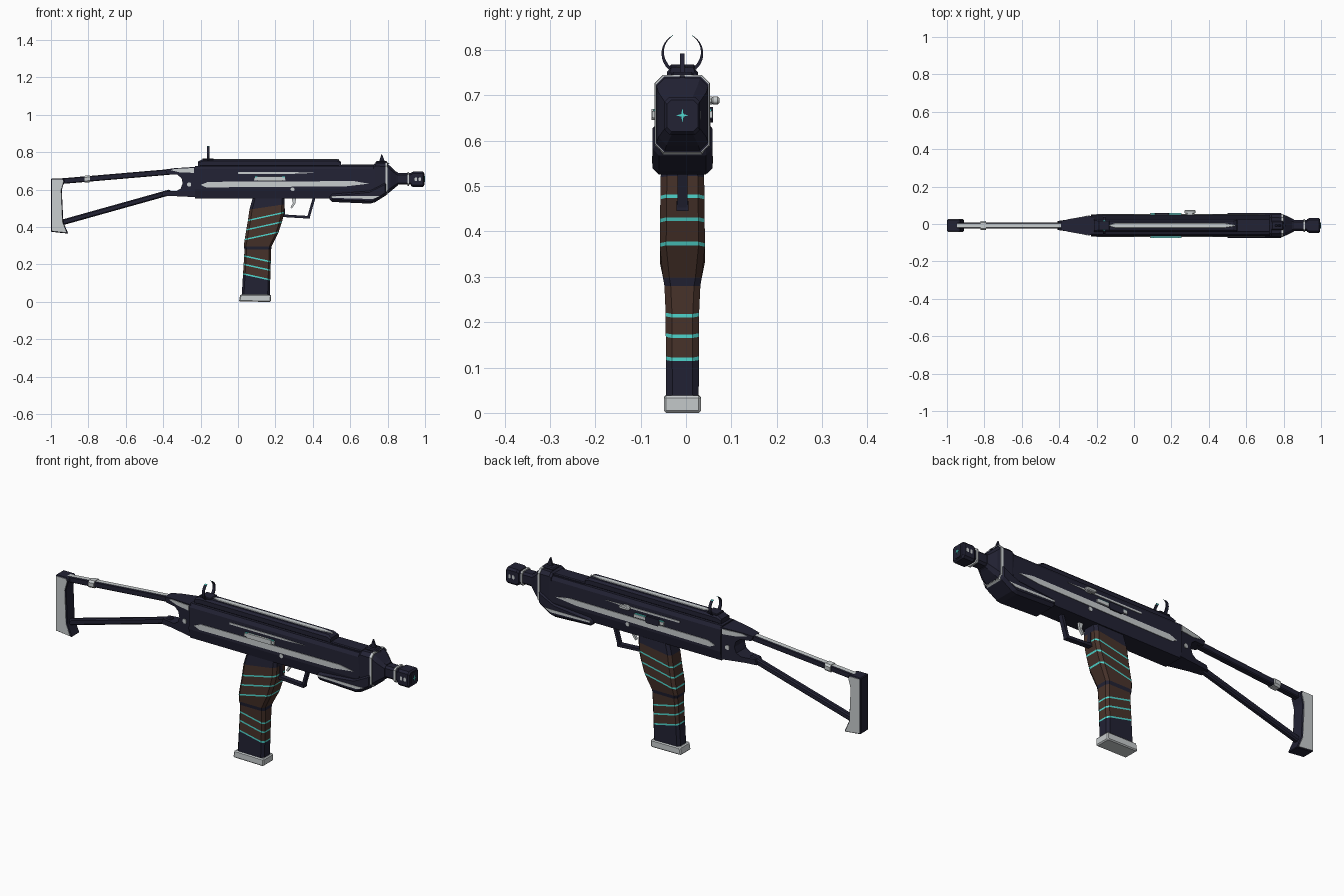
import bpy, bmesh, math
from mathutils import Vector

if "Cube" in bpy.data.objects:
    bpy.data.objects.remove(bpy.data.objects["Cube"], do_unlink=True)

CY = -0.008  # centre plane of the body


def material(name, rgb):
    m = bpy.data.materials.new(name)
    m.use_nodes = True
    m.diffuse_color = (*rgb, 1)
    m.node_tree.nodes["Principled BSDF"].inputs["Base Color"].default_value = (*rgb, 1)
    return m


NAVY = material("dark navy", (0.016, 0.016, 0.034))
SILVER = material("silver", (0.58, 0.61, 0.62))
BROWN = material("brown wrap", (0.065, 0.033, 0.024))
CYAN = material("cyan glow", (0.08, 0.68, 0.62))


def finish(name, bm, mats):
    bmesh.ops.recalc_face_normals(bm, faces=bm.faces)
    me = bpy.data.meshes.new(name)
    bm.to_mesh(me)
    bm.free()
    for m in mats:
        me.materials.append(m)
    ob = bpy.data.objects.new(name, me)
    ob.location.y = CY
    bpy.context.collection.objects.link(ob)
    return ob


def prism(name, outline, t0, t1, mat, axis="y", bevel=0.0, taper=None, top=None):
    """Extrude a flat outline along y (x,z points) or x (y,z points)."""
    bm = bmesh.new()
    place = (lambda a, b, t: (a, t, b)) if axis == "y" else (lambda a, b, t: (t, a, b))
    ends = [[bm.verts.new(place(a, b, t)) for a, b in outline] for t in (t0, t1)]
    for e in ends:
        bm.faces.new(e)
    n = len(outline)
    for i in range(n):
        j = (i + 1) % n
        bm.faces.new((ends[0][i], ends[0][j], ends[1][j], ends[1][i]))
    bmesh.ops.recalc_face_normals(bm, faces=bm.faces)
    if taper:
        for v in bm.verts:
            v.co.y *= taper(v.co.x)
    if bevel:
        bmesh.ops.bevel(bm, geom=bm.edges[:], offset=bevel, segments=1, affect="EDGES")
    mats = [mat]
    if top:
        mats.append(top)
        bm.normal_update()
        for f in bm.faces:
            f.material_index = int(f.normal.z > 0.9)
    return finish(name, bm, mats)


def side_plates(name, outline, y, mat, thick=0.008, taper=None):
    for side, s in (("right", -1), ("left", 1)):
        prism(f"{name}_{side}", outline, s * (y - thick), s * y, mat, taper=taper)


def bar(name, p, q, thick, half, mat, **kw):
    p, q = Vector(p), Vector(q)
    d = (q - p).normalized() * thick / 2
    n = Vector((-d.y, d.x))
    return prism(name, [p + n, q + n, q - n, p - n], -half, half, mat, **kw)


def rect(a0, a1, b0, b1):
    return [(a0, b0), (a1, b0), (a1, b1), (a0, b1)]


def octagon(a0, a1, b0, b1, c):
    return [(a0 + c, b0), (a1 - c, b0), (a1, b0 + c), (a1, b1 - c),
            (a1 - c, b1), (a0 + c, b1), (a0, b1 - c), (a0, b0 + c)]


def loft(name, rings, seg_mats):
    """Skin equal rings of points, one material per segment."""
    bm = bmesh.new()
    mats = list(dict.fromkeys(seg_mats))
    loops = [[bm.verts.new(p) for p in r] for r in rings]
    for a, b, m in zip(loops, loops[1:], seg_mats):
        for i in range(len(a)):
            j = (i + 1) % len(a)
            bm.faces.new((a[i], a[j], b[j], b[i])).material_index = mats.index(m)
    for cap, m in ((loops[0], seg_mats[0]), (loops[-1], seg_mats[-1])):
        bm.faces.new(cap).material_index = mats.index(m)
    return finish(name, bm, mats)


def loft_x(name, sections, mat):
    rings = [[(x, y, z) for y, z in octagon(-h, h, z0, z1, c)] for x, z0, z1, h, c in sections]
    return loft(name, rings, [mat] * (len(rings) - 1))


# Receiver with chamfered cross-section
half = [(0.045, 0.727), (0.056, 0.71), (0.06, 0.6), (0.05, 0.553)]
prism("receiver", half + [(-y, z) for y, z in reversed(half)], -0.23, 0.73, NAVY, axis="x")
loft_x("top_cover", [(-0.215, 0.72, 0.75, 0.034, 0.006), (-0.19, 0.72, 0.762, 0.034, 0.01),
                     (0.53, 0.72, 0.762, 0.034, 0.01), (0.55, 0.72, 0.75, 0.034, 0.006)], NAVY)
prism("front_top_plate", rect(0.55, 0.74, 0.72, 0.735), -0.036, 0.036, NAVY, bevel=0.004)
loft_x("cover_inlay", [(-0.13, 0.757, 0.764, 0.003, 0.001), (-0.1, 0.757, 0.764, 0.013, 0.002),
                       (0.48, 0.757, 0.764, 0.013, 0.002), (0.54, 0.757, 0.764, 0.003, 0.001)], SILVER)

# Side inlays
side_plates("long_stripe", [(-0.2, 0.626), (-0.17, 0.612), (0.58, 0.618), (0.7, 0.632),
                            (0.62, 0.646), (-0.16, 0.642)], 0.0615, SILVER)
side_plates("upper_stripe", [(0, 0.685), (0.3, 0.685), (0.42, 0.69), (0.3, 0.694), (0, 0.694)],
            0.0595, SILVER)
side_plates("bolt_plate", rect(0.085, 0.255, 0.65, 0.666), 0.066, SILVER)
side_plates("bolt_plate_glow", rect(0.09, 0.25, 0.666, 0.67), 0.064, CYAN)
side_plates("body_pin", octagon(0.282, 0.302, 0.592, 0.612, 0.006), 0.062, SILVER)
prism("selector", octagon(0.11, 0.19, 0.64, 0.675, 0.008), 0.055, 0.068, NAVY)
prism("selector_right", octagon(0.1, 0.24, 0.646, 0.67, 0.005), -0.068, -0.055, SILVER)

# Charging handle on the left side
prism("handle_stem", octagon(0.28, 0.32, 0.68, 0.698, 0.006), 0.05, 0.066, SILVER)
prism("handle_knob", octagon(0.27, 0.33, 0.68, 0.698, 0.007), 0.064, 0.082, SILVER, bevel=0.004)

# Handguard and nose
prism("handguard", [(0.49, 0.578), (0.49, 0.535), (0.72, 0.525), (0.8, 0.575), (0.8, 0.65), (0.7, 0.6)],
      -0.066, 0.066, NAVY, bevel=0.014)
side_plates("handguard_stripe", [(0.5, 0.556), (0.72, 0.55), (0.76, 0.566), (0.72, 0.565), (0.5, 0.565)],
            0.0675, SILVER)
loft_x("front_block", [(0.725, 0.56, 0.735, 0.057, 0.016), (0.735, 0.56, 0.742, 0.06, 0.016),
                       (0.8, 0.575, 0.742, 0.058, 0.018)], NAVY)
loft_x("nose_ring", [(0.788, 0.569, 0.745, 0.061, 0.018), (0.8, 0.575, 0.745, 0.06, 0.018)], SILVER)
loft_x("nose", [(0.798, 0.577, 0.74, 0.057, 0.018), (0.815, 0.59, 0.725, 0.053, 0.018),
                (0.845, 0.615, 0.697, 0.037, 0.014), (0.855, 0.622, 0.692, 0.033, 0.014)], NAVY)

# Barrel and muzzle
loft_x("barrel", [(0.84, 0.627, 0.688, 0.029, 0.01), (0.93, 0.627, 0.688, 0.029, 0.01)], NAVY)
loft_x("barrel_ring", [(0.905, 0.62, 0.694, 0.034, 0.01), (0.915, 0.62, 0.694, 0.034, 0.01)], SILVER)
loft_x("muzzle", [(0.925, 0.62, 0.69, 0.034, 0.01), (0.935, 0.614, 0.696, 0.039, 0.01),
                  (0.988, 0.614, 0.696, 0.039, 0.01), (0.995, 0.62, 0.69, 0.034, 0.01)], NAVY)
prism("muzzle_face", octagon(-0.02, 0.02, 0.625, 0.686, 0.004), 0.99, 0.998, NAVY, axis="x")
for x in (0.945, 0.966):
    side_plates("muzzle_port", octagon(x, x + 0.012, 0.646, 0.666, 0.003), 0.0395, SILVER, 0.004)
star = []
for i in range(8):
    r = 0.004 if i % 2 else 0.016
    a = i * math.pi / 4
    star.append((r * math.cos(a) * 0.85, 0.656 + r * math.sin(a)))
prism("muzzle_star", star, 0.996, 1.0, CYAN, axis="x")

# Sights
prism("front_sight", [(0.74, 0.738), (0.81, 0.738), (0.785, 0.752), (0.768, 0.793), (0.755, 0.752)],
      -0.005, 0.005, NAVY)
prism("front_sight_base", rect(0.735, 0.8, 0.738, 0.752), -0.025, 0.025, NAVY, bevel=0.005)
prism("rear_sight_base", rect(-0.19, -0.13, 0.758, 0.768), -0.028, 0.028, NAVY, bevel=0.003)


def horn(name, s, a0, a1, mat):
    arc = [math.radians(a0 + (a1 - a0) * i / 10) for i in range(11)]
    point = lambda a, r: (s * r * math.cos(a), 0.792 + r * math.sin(a))
    thin = lambda a: 0.046 - 0.006 * (math.radians(64) - a) / math.radians(90) * (a > -0.5) - 0.006 * (a <= -0.5)
    prism(name, [point(a, 0.046) for a in arc] + [point(a, thin(a) - 0.001) for a in reversed(arc)],
          -0.166, -0.152, mat, axis="x")


for side, s in (("left", 1), ("right", -1)):
    horn(f"rear_sight_horn_{side}", s, -60, 55, NAVY)
    horn(f"rear_sight_tip_{side}", s, 55, 63, CYAN)

# Stock bracket, tapering in width toward the rear
narrow = lambda x: 0.45 + 0.55 * max(0, min(1, (x + 0.4) / 0.17))
prism("stock_bracket", [(-0.225, 0.722), (-0.34, 0.715), (-0.39, 0.708), (-0.38, 0.683), (-0.325, 0.68),
                        (-0.302, 0.662), (-0.296, 0.635), (-0.306, 0.606), (-0.33, 0.592), (-0.4, 0.592),
                        (-0.41, 0.566), (-0.35, 0.566), (-0.225, 0.56)], -0.053, 0.053, NAVY, taper=narrow)
side_plates("bracket_inlay", [(-0.235, 0.716), (-0.34, 0.711), (-0.36, 0.704), (-0.31, 0.692), (-0.235, 0.69)],
            0.0555, SILVER, taper=narrow)
side_plates("bracket_pin", octagon(-0.272, -0.25, 0.616, 0.638, 0.006), 0.0565, SILVER, taper=narrow)

# Stock struts and butt
bar("upper_strut", (-0.95, 0.645), (-0.34, 0.697), 0.03, 0.016, NAVY, bevel=0.004, top=SILVER)
bar("lower_strut", (-0.95, 0.422), (-0.36, 0.587), 0.03, 0.014, NAVY, bevel=0.006)
loft_x("strut_clamp", [(-0.822, 0.637, 0.674, 0.024, 0.009), (-0.79, 0.64, 0.677, 0.024, 0.009)], SILVER)
butt = [(-1.0, 0.66), (-0.935, 0.66), (-0.927, 0.648), (-0.942, 0.6), (-0.934, 0.425), (-0.907, 0.365),
        (-1.0, 0.375)]
prism("butt", butt, -0.033, 0.033, NAVY, bevel=0.004)
side_plates("butt_panel", [(-0.968 + (x + 0.968) * 0.86, 0.515 + (z - 0.515) * 0.97) for x, z in butt],
            0.035, SILVER)


# Grip and magazine: rings tilted along the wrap
def track(pts, z):
    if z >= pts[0][0]:
        return pts[0][1]
    for (z0, a), (z1, b) in zip(pts, pts[1:]):
        if z >= z1:
            return a + (b - a) * (z0 - z) / (z0 - z1)
    return pts[-1][1]


REAR = [(0.56, 0.08), (0.5, 0.062), (0.45, 0.055), (0.3, 0.03), (0.285, 0.035), (0.04, 0.02)]
FRONT = [(0.56, 0.25), (0.46, 0.246), (0.335, 0.205), (0.295, 0.178), (0.04, 0.17)]
WIDTH = [(0.56, 0.044), (0.51, 0.048), (0.33, 0.05), (0.29, 0.041), (0.26, 0.037), (0.04, 0.036)]


def grip_ring(z, slope):
    w = track(WIDTH, z)
    mid = (track(REAR, z) + track(FRONT, z)) / 2
    ring = []
    for u, y in octagon(-0.09, 0.09, -w, w, 0.014):
        edge = track(FRONT if u > 0 else REAR, z + slope * math.copysign(0.09, u))
        x = mid + (edge - mid) * abs(u) / 0.09
        ring.append((x, y, z + slope * (x - mid)))
    return ring


rings, mats = [grip_ring(0.56, 0), grip_ring(0.508, 0.15)], [NAVY]
for z in (0.457, 0.406, 0.353):
    rings += [grip_ring(z + 0.004, 0.22), grip_ring(z - 0.004, 0.22)]
    mats += [BROWN, CYAN]
rings += [grip_ring(0.297, 0), grip_ring(0.28, 0)]
mats += [BROWN, NAVY]
for z in (0.23, 0.185, 0.134):
    rings += [grip_ring(z + 0.004, -0.22), grip_ring(z - 0.004, -0.22)]
    mats += [BROWN, CYAN]
rings.append(grip_ring(0.035, 0))
mats.append(NAVY)
loft("grip_and_magazine", rings, mats)
prism("magazine_base", [(0.005, 0.002), (0.176, 0), (0.178, 0.038), (0.012, 0.04)], -0.041, 0.041,
      SILVER, bevel=0.005)

# Trigger and guard
bar("guard_rear", (0.24, 0.56), (0.245, 0.455), 0.014, 0.011, NAVY)
bar("guard_bottom", (0.236, 0.461), (0.384, 0.452), 0.014, 0.013, NAVY)
bar("guard_front", (0.376, 0.45), (0.408, 0.56), 0.014, 0.011, NAVY)
prism("trigger", [(0.285, 0.56), (0.312, 0.56), (0.306, 0.525), (0.288, 0.5), (0.28, 0.505), (0.294, 0.528)],
      -0.006, 0.006, SILVER)
